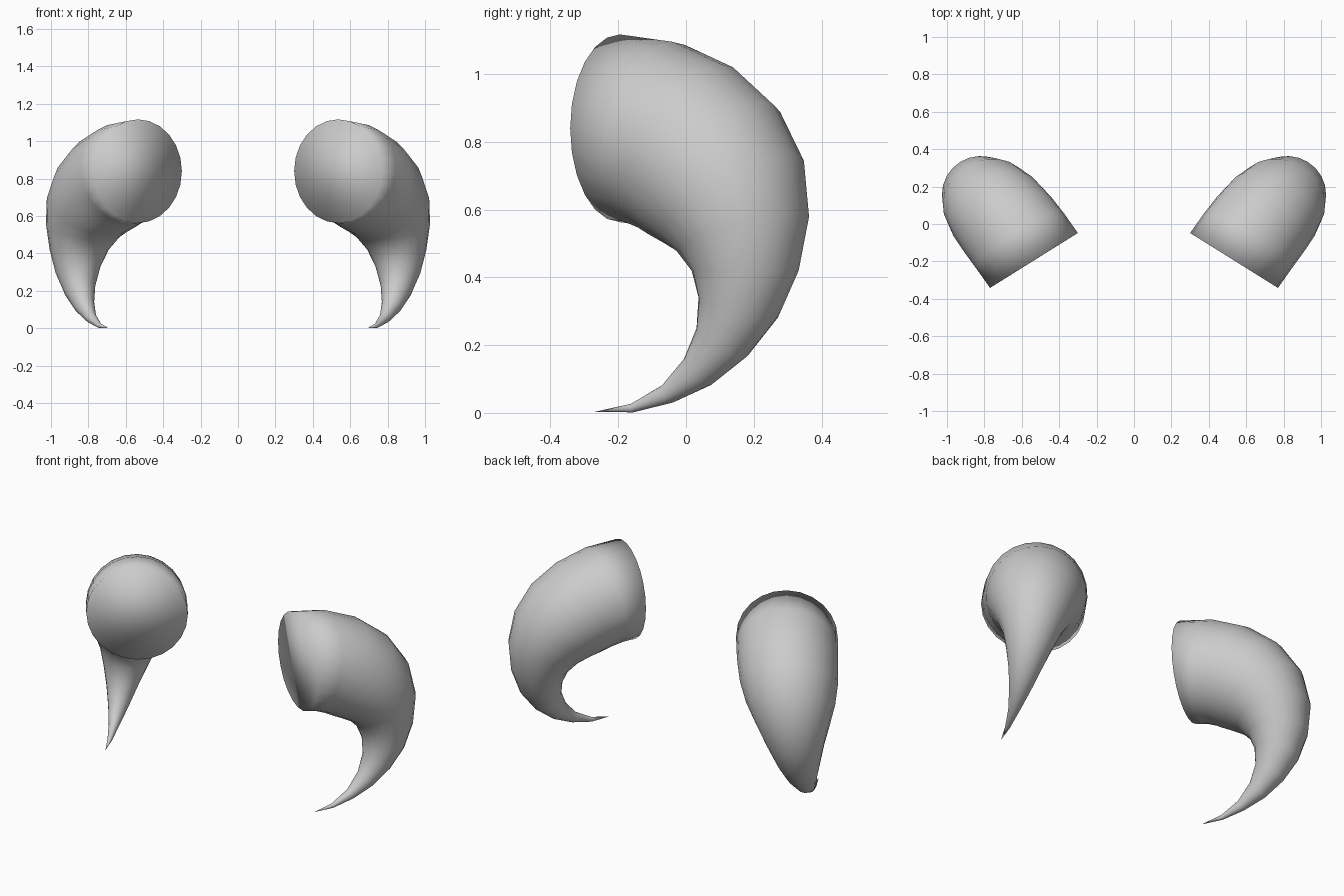
import bpy, bmesh
from math import sin, cos, pi
from mathutils import Vector

if "Cube" in bpy.data.objects:
    bpy.data.objects.remove(bpy.data.objects["Cube"])

SIDES = 24
BASE = Vector((0.535, -0.195, 0.42))       # below base centre, at half height
OUT = Vector((0.53, 0.848, 0))             # direction leaving the base disc
SIDE = Vector((0.848, -0.53, 0))           # sideways drift direction
UP = Vector((0, 0, 1))
A, B = 0.47, 0.42                          # half-ellipse spine
RADII = [0.277, 0.277, 0.275, 0.267, 0.243, 0.202, 0.158,
         0.121, 0.086, 0.056, 0.030, 0.013]


def make_horn(name, mirror):
    bm = bmesh.new()
    rings = []
    # tapered rings along the downward curling spine
    for i, r in enumerate(RADII):
        t = i / len(RADII)
        a = pi * t
        c = BASE + OUT * (A * sin(a) + 0.02 * t) + SIDE * 0.174 * t ** 1.3 + UP * B * cos(a)
        n = (OUT * B * sin(a) + UP * A * cos(a)).normalized()
        ring = []
        for k in range(SIDES):
            p = c + n * r * cos(2 * pi * k / SIDES) + SIDE * r * sin(2 * pi * k / SIDES)
            ring.append(bm.verts.new((p.x * mirror, p.y, p.z)))
        rings.append(ring)
    tip = BASE + OUT * 0.02 + SIDE * 0.174 - UP * (B - 0.003)
    tip = bm.verts.new((tip.x * mirror, tip.y, tip.z))
    # skin, base cap and point
    for lo, hi in zip(rings, rings[1:]):
        for k in range(SIDES):
            j = (k + 1) % SIDES
            bm.faces.new((lo[k], lo[j], hi[j], hi[k]))
    for k in range(SIDES):
        bm.faces.new((rings[-1][k], rings[-1][(k + 1) % SIDES], tip))
    bm.faces.new(rings[0])
    bmesh.ops.recalc_face_normals(bm, faces=bm.faces)
    for f in bm.faces:
        f.smooth = True
    me = bpy.data.meshes.new(name)
    bm.to_mesh(me)
    bm.free()
    bpy.context.collection.objects.link(bpy.data.objects.new(name, me))


make_horn("horn_right", 1)
make_horn("horn_left", -1)
